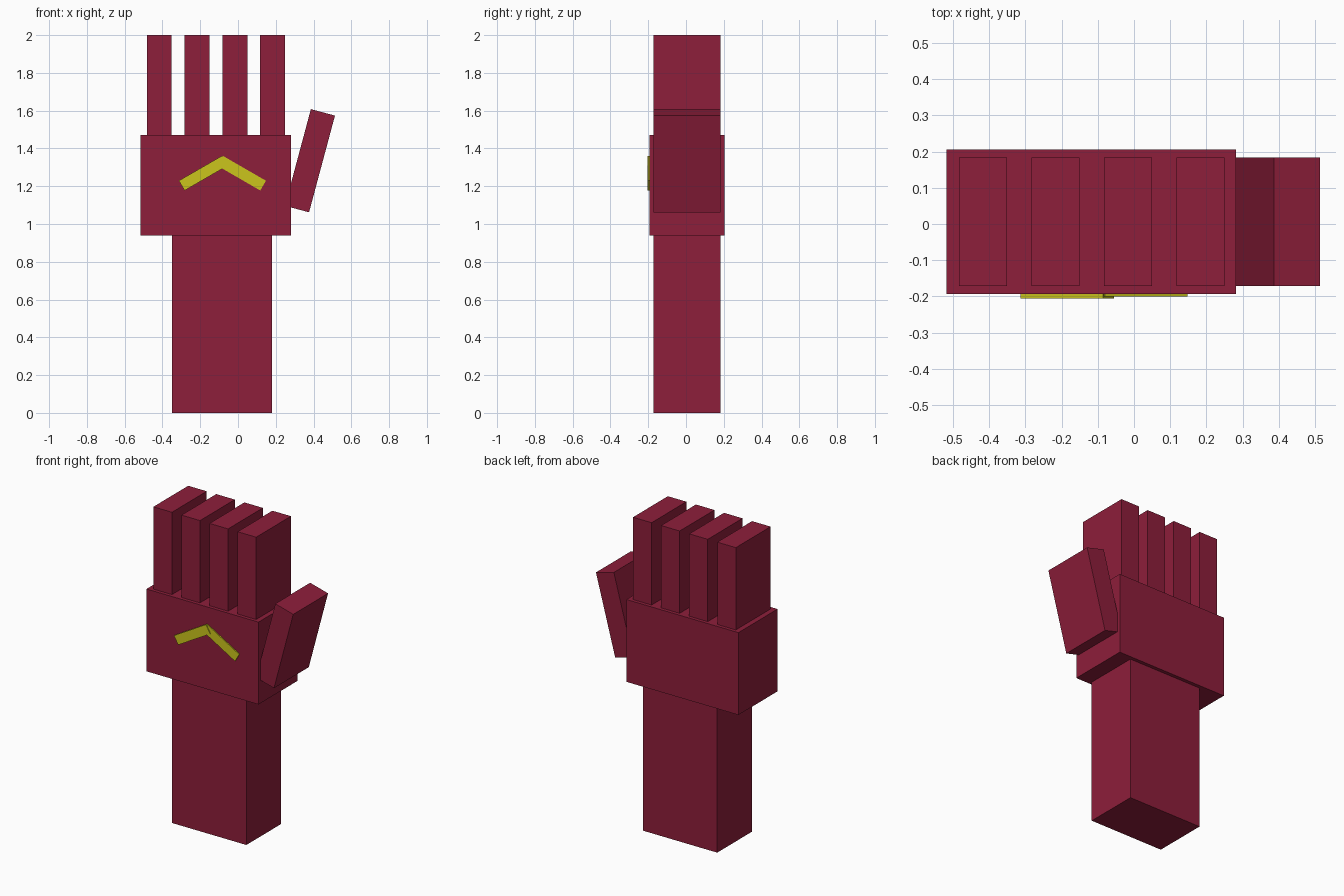
import bpy
from math import radians

if "Cube" in bpy.data.objects:
    bpy.data.objects.remove(bpy.data.objects["Cube"])


def material(name, rgb):
    m = bpy.data.materials.new(name)
    m.diffuse_color = (*rgb, 1)
    m.use_nodes = True
    m.node_tree.nodes["Principled BSDF"].inputs["Base Color"].default_value = m.diffuse_color
    return m


crimson = material("crimson", (0.27, 0.013, 0.043))
yellow = material("yellow", (0.6, 0.56, 0.012))


def box(name, center, size, mat, tilt=0):
    """Box of given size, tilted about the front-back axis by degrees."""
    bpy.ops.mesh.primitive_cube_add(size=1, location=center,
                                    rotation=(0, radians(tilt), 0))
    ob = bpy.context.object
    ob.name = name
    ob.scale = size
    ob.data.materials.append(mat)
    return ob


# Forearm and palm
box("forearm", (-0.085, 0.005, 0.47), (0.53, 0.354, 0.94), crimson)
box("palm", (-0.118, 0.006, 1.205), (0.798, 0.398, 0.53), crimson)

# Four evenly spaced fingers
for i in range(4):
    box(f"finger_{i + 1}", (-0.417 + 0.2 * i, 0.006, 1.735),
        (0.132, 0.354, 0.53), crimson)

# Thumb leaning outwards
box("thumb", (0.381, 0.006, 1.335), (0.132, 0.354, 0.53), crimson, 15)

# Chevron on the front of the palm, left bar slightly prouder
box("chevron_left", (-0.184, -0.185, 1.269), (0.263, 0.04, 0.06), yellow, -30)
box("chevron_right", (0.019, -0.180, 1.269), (0.263, 0.04, 0.06), yellow, 30)
